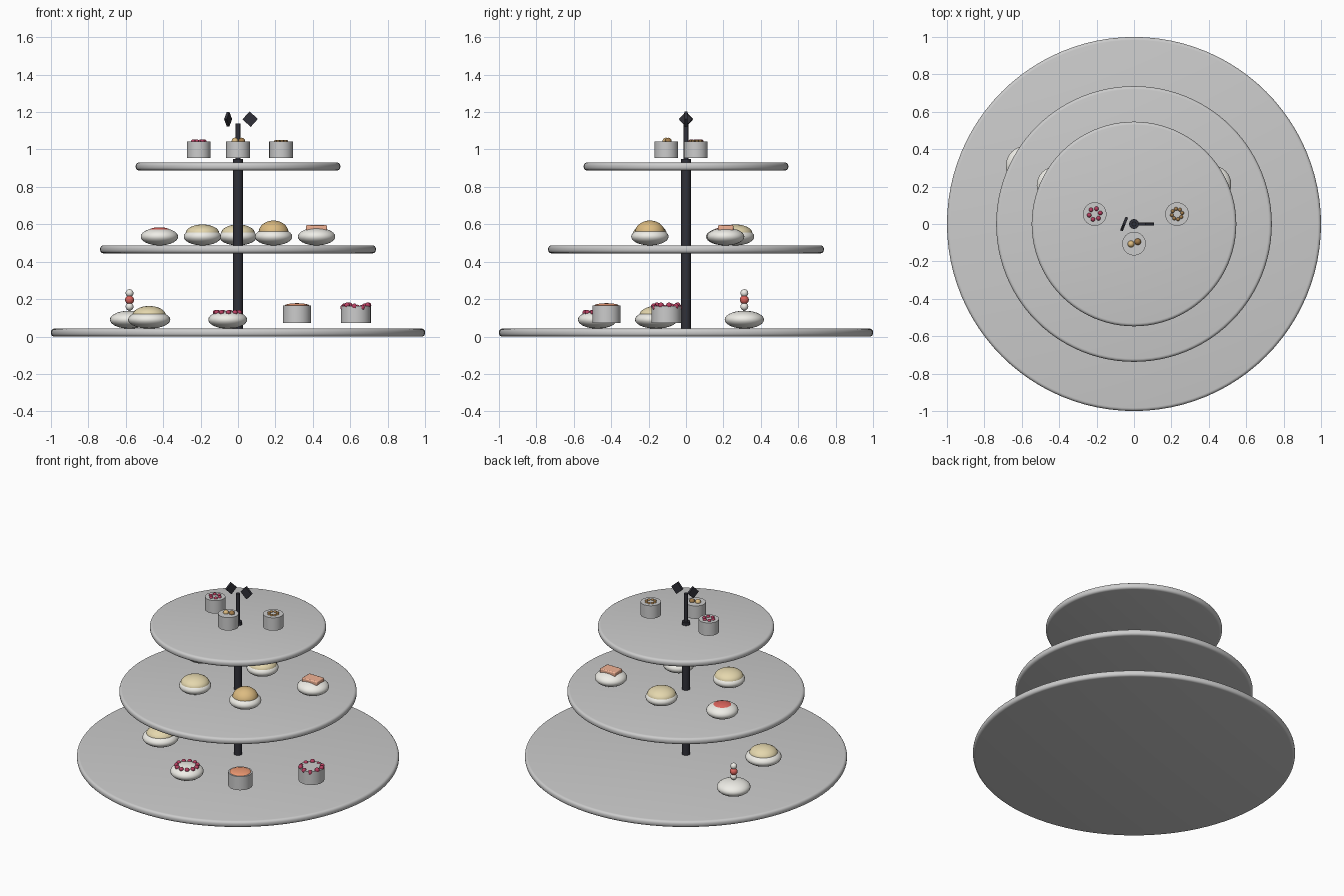
import bpy, math
from math import sin, cos, pi, radians

if "Cube" in bpy.data.objects:
    bpy.data.objects.remove(bpy.data.objects["Cube"])


def mat(name, r, g, b):
    m = bpy.data.materials.new(name)
    m.diffuse_color = (r, g, b, 1)
    m.use_nodes = True
    m.node_tree.nodes["Principled BSDF"].inputs["Base Color"].default_value = m.diffuse_color
    return m


DARK = mat("dark", 0.03, 0.03, 0.04)
RICE = mat("rice", 0.86, 0.85, 0.80)
CREAM = mat("cream", 0.78, 0.68, 0.42)
GOLD = mat("gold", 0.72, 0.50, 0.22)
RED = mat("red", 0.72, 0.13, 0.11)
BERRY = mat("berry", 0.48, 0.05, 0.12)
ORANGE = mat("orange", 0.85, 0.32, 0.17)
SALMON = mat("salmon", 0.88, 0.45, 0.30)
BROWN = mat("brown", 0.36, 0.20, 0.07)


def finish(ob, name, material=None):
    ob.name = name
    if material:
        ob.data.materials.append(material)
    bpy.context.view_layer.objects.active = ob
    bpy.ops.object.shade_smooth_by_angle(angle=radians(35))
    return ob


def lathe(name, profile, loc, material=None, n=48):
    """Spin an (r, z) profile, listed bottom to top, around z."""
    verts, rings, faces = [], [], []
    for r, z in profile:
        count = 1 if r < 1e-6 else n
        rings.append([len(verts) + i % count for i in range(n)])
        verts += [(r * cos(2 * pi * i / n), r * sin(2 * pi * i / n), z) for i in range(count)]
    for a, b in zip(rings, rings[1:]):
        for i in range(n):
            j = (i + 1) % n
            face = list(dict.fromkeys((a[i], a[j], b[j], b[i])))
            if len(face) > 2:
                faces.append(face)
    me = bpy.data.meshes.new(name)
    me.from_pydata(verts, [], faces)
    ob = bpy.data.objects.new(name, me)
    bpy.context.collection.objects.link(ob)
    bpy.ops.object.select_all(action='DESELECT')
    ob.select_set(True)
    ob.location = loc
    return finish(ob, name, material)


def disc(name, r, z0, z1, x=0, y=0, bevel=0.0, material=None, n=48):
    arc = [(bevel * sin(i * pi / 8), bevel * cos(i * pi / 8)) for i in range(5)]
    low = [(r - bevel + s, z0 + bevel - c) for s, c in arc]
    high = [(r - bevel + s, z1 - bevel + c) for s, c in reversed(arc)]
    return lathe(name, [(0, z0)] + low + high + [(0, z1)], (x, y, 0), material, n)


def ellipsoid(name, x, y, z, r, rz, material):
    prof = [(r * sin(i * pi / 14), -rz * cos(i * pi / 14)) for i in range(15)]
    prof[0], prof[-1] = (0, -rz), (0, rz)
    return lathe(name, prof, (x, y, z), material, 32)


def dome(name, x, y, z, r, h, material):
    prof = [(0, 0)] + [(r * cos(i * pi / 16), h * sin(i * pi / 16)) for i in range(8)] + [(0, h)]
    return lathe(name, prof, (x, y, z), material, 32)


def ball(name, x, y, z, r, material):
    bpy.ops.mesh.primitive_uv_sphere_add(segments=16, ring_count=10, radius=r, location=(x, y, z))
    return finish(bpy.context.object, name, material)


def ball_ring(name, x, y, z, ring, r, count, material, wobble=0.0, start=0.2):
    for i in range(count):
        a = start + 2 * pi * i / count
        ball(f"{name}_{i}", x + ring * cos(a), y + ring * sin(a),
             z - wobble * (i % 3) / 2, r, material)


def box(name, loc, size, rot, bevel, material):
    bpy.ops.mesh.primitive_cube_add(size=1, location=loc, rotation=rot)
    ob = bpy.context.object
    ob.scale = size
    bpy.ops.object.transform_apply(location=False, rotation=False, scale=True)
    if bevel:
        m = ob.modifiers.new("bevel", 'BEVEL')
        m.width, m.segments = bevel, 2
    return finish(ob, name, material)


# Three round trays
for label, r, z in (("bottom", 1.0, 0.0), ("middle", 0.737, 0.445), ("top", 0.547, 0.888)):
    disc(f"{label}_tray", r, z, z + 0.042, bevel=0.017, n=96)

# Centre pole and finial
disc("pole", 0.026, 0.03, 0.95, material=DARK, n=32)
disc("finial_stem", 0.0125, 0.94, 1.14, material=DARK, n=16)
box("finial_leaf_right", (0.065, 0, 1.162), (0.06, 0.015, 0.057), (0, radians(42), 0), 0, DARK)
box("finial_leaf_left", (-0.053, 0, 1.162), (0.055, 0.015, 0.055), (0, radians(45), radians(68)), 0, DARK)

# Bottom tray: rice mounds
for i, (x, y, r) in enumerate(((-0.58, 0.312, 0.105), (-0.475, -0.16, 0.113), (-0.055, -0.474, 0.104))):
    ellipsoid(f"bottom_mound_{i}", x, y, 0.09, r, 0.048, RICE)
for i, (z, r, m) in enumerate(((0.16, 0.021, RICE), (0.196, 0.024, RED), (0.232, 0.021, RICE))):
    ball(f"stacked_ball_{i}", -0.58, 0.312, z, r, m)
dome("bottom_cream_dome", -0.475, -0.16, 0.112, 0.09, 0.051, CREAM)
ball_ring("berry", -0.055, -0.474, 0.128, 0.066, 0.014, 11, BERRY)

# Bottom tray: cylinder rolls
disc("orange_roll", 0.075, 0.073, 0.166, 0.315, -0.425)
dome("orange_topping", 0.315, -0.425, 0.165, 0.066, 0.013, ORANGE)
disc("berry_roll", 0.08, 0.073, 0.164, 0.63, -0.105)
ball_ring("roll_berry", 0.63, -0.105, 0.167, 0.069, 0.015, 10, BERRY, wobble=0.012)

# Middle tray: mounds with toppings
for i, (x, y) in enumerate(((-0.42, 0.207), (-0.19, -0.193), (0, 0.265), (0.19, -0.193), (0.42, 0.212))):
    ellipsoid(f"middle_mound_{i}", x, y, 0.534, 0.1, 0.047, RICE)
ellipsoid("red_topping", -0.42, 0.207, 0.562, 0.064, 0.022, RED)
dome("cream_dome_front", -0.19, -0.193, 0.552, 0.09, 0.047, CREAM)
dome("cream_dome_back", 0, 0.265, 0.552, 0.09, 0.047, CREAM)
dome("gold_dome", 0.19, -0.193, 0.556, 0.08, 0.064, GOLD)
box("salmon_slab", (0.42, 0.212, 0.58), (0.114, 0.082, 0.03), (0, 0, 0), 0.006, SALMON)

# Top tray: small rolls with beads
for i, (x, y) in enumerate(((-0.21, 0.053), (0.23, 0.053), (0, -0.105))):
    disc(f"small_roll_{i}", 0.063, 0.955, 1.043, x, y)
ball_ring("pink_bead", -0.21, 0.053, 1.042, 0.03, 0.012, 6, BERRY)
ball_ring("brown_bead", 0.23, 0.053, 1.042, 0.028, 0.01, 8, BROWN)
ball("big_bead_left", -0.016, -0.107, 1.045, 0.018, GOLD)
ball("big_bead_right", 0.02, -0.095, 1.045, 0.018, BROWN)
